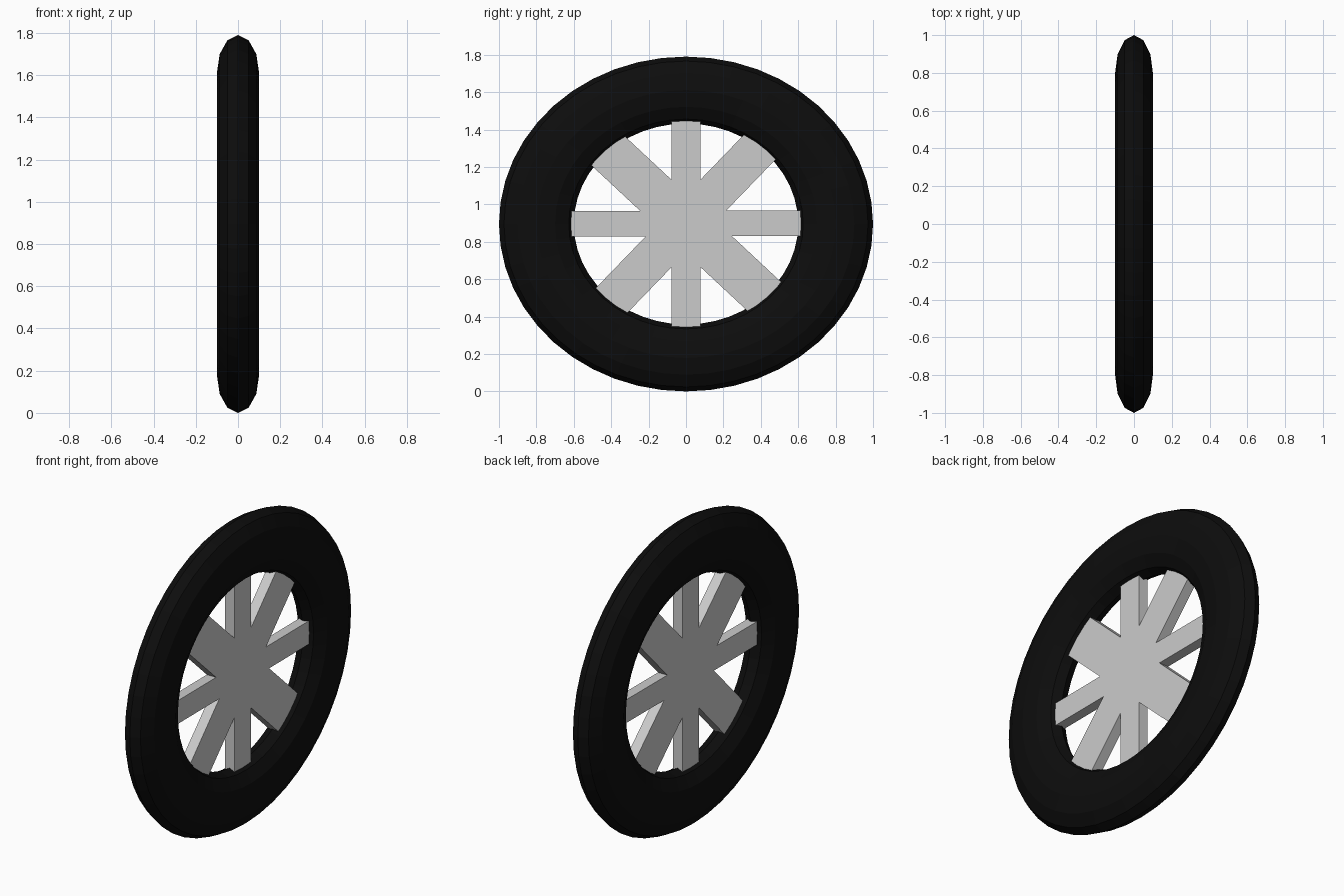
import bpy
from math import radians

if "Cube" in bpy.data.objects:
    bpy.data.objects.remove(bpy.data.objects["Cube"])

HUB_Z = 0.895  # wheel centre height, also its vertical half-size

# Tyre: torus turned to face x, flattened sideways and slightly squashed in z
bpy.ops.mesh.primitive_torus_add(major_radius=0.8, minor_radius=0.2,
                                 major_segments=48, minor_segments=12)
tyre = bpy.context.object
tyre.name = "tyre"
tyre.rotation_euler = (0, radians(90), 0)
bpy.ops.object.transform_apply(location=False, rotation=True, scale=False)
tyre.scale = (0.5, 1, HUB_Z)
tyre.location = (0, 0, HUB_Z)
bpy.ops.object.transform_apply(location=False, rotation=False, scale=True)
rubber = bpy.data.materials.new("black_rubber")
rubber.diffuse_color = (0.004, 0.004, 0.004, 1)
rubber.use_nodes = True
rubber.node_tree.nodes["Principled BSDF"].inputs["Base Color"].default_value = rubber.diffuse_color
tyre.data.materials.append(rubber)


def spoke_bar(name, angle, half_length, half_width):
    """Flat bar through the hub, its ends buried in the tyre."""
    bpy.ops.mesh.primitive_cube_add(size=2, location=(0, 0, HUB_Z + 0.003))
    bar = bpy.context.object
    bar.name = name
    bar.scale = (0.03, half_length, half_width)
    bar.rotation_euler = (radians(angle), 0, 0)
    bpy.ops.object.transform_apply(location=False, rotation=True, scale=True)


# Spokes: four crossing bars, the diagonal ones wider
spoke_bar("spoke_horizontal", 0.2, 0.91, 0.068)
spoke_bar("spoke_vertical", 90, 0.82, 0.077)
spoke_bar("spoke_diagonal_rising", 46, 0.88, 0.107)
spoke_bar("spoke_diagonal_falling", -43, 0.905, 0.118)
